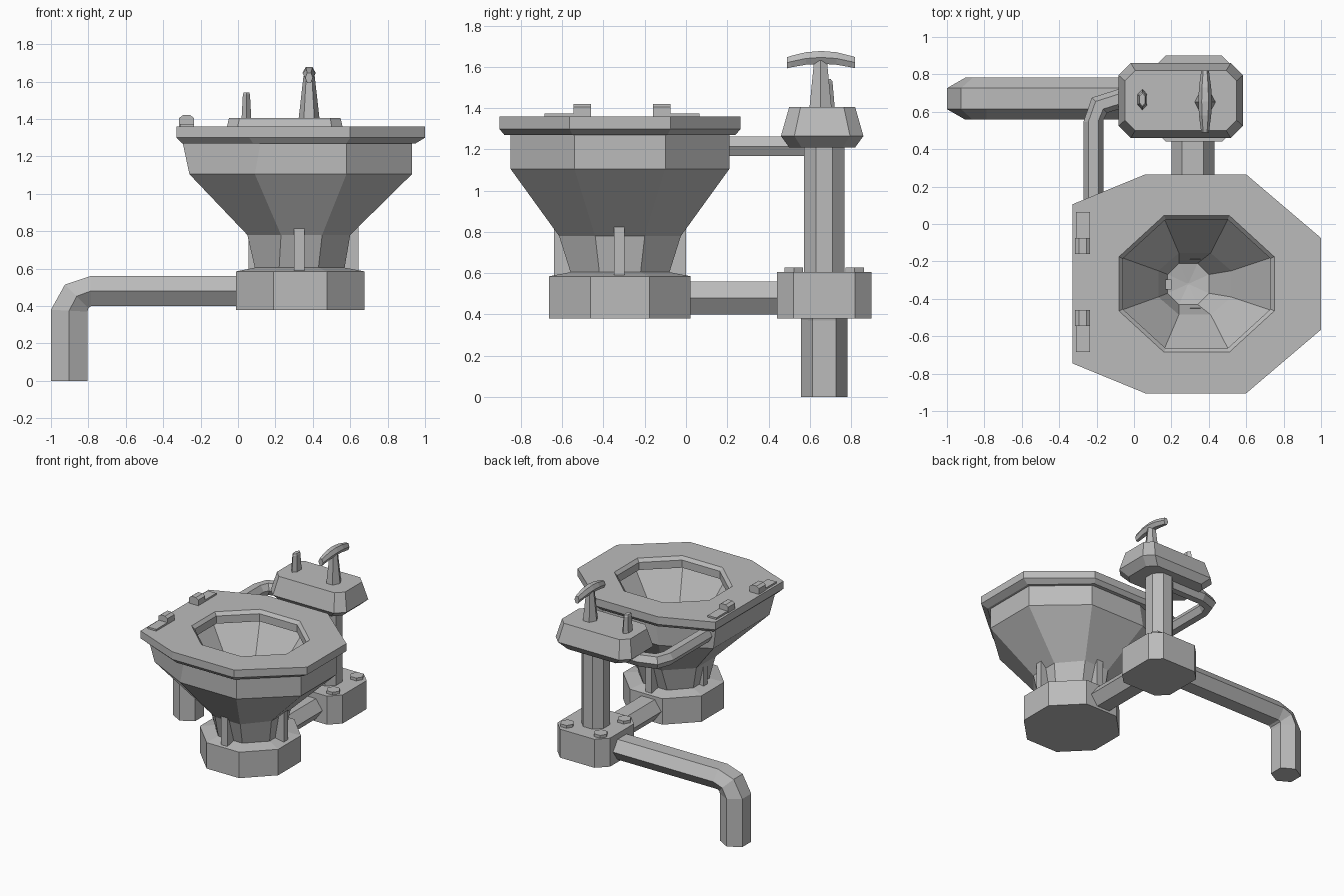
import bpy
import bmesh
from math import cos, sin, pi
from mathutils import Vector

if "Cube" in bpy.data.objects:
    bpy.data.objects.remove(bpy.data.objects["Cube"])

grey = bpy.data.materials.new("plain grey")
grey.use_nodes = True
grey.diffuse_color = (0.5, 0.5, 0.5, 1)
grey.node_tree.nodes["Principled BSDF"].inputs["Base Color"].default_value = (0.5, 0.5, 0.5, 1)

BOWL_Y = -0.32
COL_X, COL_Y = 0.32, 0.67


def loft(name, rings, looped=False):
    """Skin matching rings of points; cap the ends unless looped."""
    bm = bmesh.new()
    loops = [[bm.verts.new(p) for p in ring] for ring in rings]
    n = len(loops[0])
    pairs = list(zip(loops, loops[1:]))
    if looped:
        pairs.append((loops[-1], loops[0]))
    else:
        bm.faces.new(loops[0])
        bm.faces.new(loops[-1])
    for a, b in pairs:
        for i in range(n):
            j = (i + 1) % n
            bm.faces.new((a[i], a[j], b[j], b[i]))
    bmesh.ops.recalc_face_normals(bm, faces=bm.faces)
    mesh = bpy.data.meshes.new(name)
    bm.to_mesh(mesh)
    bm.free()
    mesh.materials.append(grey)
    obj = bpy.data.objects.new(name, mesh)
    bpy.context.scene.collection.objects.link(obj)
    return obj


def octagon(z, x0, x1, hy, fx0, fx1, left, right):
    """Eight-sided outline with its own flat length on each side."""
    half = [(x0, left), (fx0, hy), (fx1, hy), (x1, right)]
    pts = half + [(x, -y) for x, y in reversed(half)]
    return [(x, BOWL_Y + y, z) for x, y in pts]


def chamfered(cx, cy, z, hx, hy, c):
    """Rectangle with cut corners."""
    pts = [(hx, hy - c), (hx - c, hy), (c - hx, hy), (-hx, hy - c),
           (-hx, c - hy), (c - hx, -hy), (hx - c, -hy), (hx, c - hy)]
    return [(cx + x, cy + y, z) for x, y in pts]


def ngon(cx, cy, z, rx, ry, sides, turn=0.0):
    angles = [turn + 2 * pi * i / sides for i in range(sides)]
    return [(cx + rx * cos(a), cy + ry * sin(a), z) for a in angles]


def box(name, x0, x1, y0, y1, z0, z1):
    rect = [(x0, y0), (x1, y0), (x1, y1), (x0, y1)]
    return loft(name, [[(x, y, z) for x, y in rect] for z in (z0, z1)])


def hex_pipe(name, pairs, side, half):
    """Six-sided pipe through pairs of outer and inner points, widened along side."""
    side = Vector(side)
    rings = []
    for outer, inner in pairs:
        o, i = Vector(outer), Vector(inner)
        m = (o + i) / 2
        s, w = side * half / 2, side * half
        rings.append([o - s, o + s, m + w, i + s, i - s, m - w])
    return loft(name, rings)


# Bowl: foot, neck, funnel, rim and hollow inside
bowl = loft("bowl", [
    octagon(0.38, -0.01, 0.675, 0.343, 0.19, 0.475, 0.142, 0.142),
    octagon(0.585, -0.01, 0.675, 0.343, 0.19, 0.475, 0.142, 0.142),
    octagon(0.605, 0.09, 0.57, 0.24, 0.22, 0.43, 0.10, 0.10),
    octagon(0.78, 0.05, 0.60, 0.295, 0.23, 0.45, 0.12, 0.12),
    octagon(1.105, -0.26, 0.93, 0.53, 0.09, 0.58, 0.35, 0.22),
    octagon(1.27, -0.295, 0.93, 0.53, 0.12, 0.58, 0.37, 0.22),
    octagon(1.29, -0.12, 0.79, 0.40, 0.14, 0.53, 0.16, 0.16),
    octagon(0.92, 0.13, 0.52, 0.165, 0.24, 0.41, 0.07, 0.07),
    octagon(0.76, 0.18, 0.40, 0.11, 0.24, 0.34, 0.05, 0.05),
    octagon(0.74, 0.285, 0.295, 0.005, 0.288, 0.292, 0.002, 0.002),
])

# Seat ring with bevelled hole and tapered underside
loft("seat", [
    octagon(1.27, -0.30, 0.95, 0.56, 0.08, 0.58, 0.40, 0.23),
    octagon(1.30, -0.33, 1.0, 0.585, 0.06, 0.60, 0.425, 0.245),
    octagon(1.36, -0.33, 1.0, 0.585, 0.06, 0.60, 0.425, 0.245),
    octagon(1.36, -0.08, 0.75, 0.365, 0.16, 0.51, 0.145, 0.145),
    octagon(1.335, -0.06, 0.73, 0.345, 0.17, 0.50, 0.135, 0.135),
    octagon(1.275, -0.06, 0.73, 0.345, 0.17, 0.50, 0.135, 0.135),
], looped=True)

# Hinges on the seat's straight edge
for label, s in (("back", 1), ("front", -1)):
    y0, y1, y2 = (BOWL_Y + 0.01 + s * d for d in (0.15, 0.235, 0.375))
    box(f"hinge_plate_{label}", -0.31, -0.235, min(y1, y2), max(y1, y2), 1.355, 1.374)
    profile = [(-0.315, 1.355), (-0.315, 1.405), (-0.295, 1.42),
               (-0.255, 1.42), (-0.235, 1.405), (-0.235, 1.355)]
    loft(f"hinge_block_{label}", [[(x, y, z) for x, z in profile] for y in (y0, y1)])

# Support ribs around the neck
box("rib_front", 0.30, 0.355, -0.64, -0.45, 0.58, 0.825)
box("rib_back", 0.30, 0.355, -0.19, 0.0, 0.58, 0.825)
box("rib_left", 0.45, 0.645, -0.35, -0.297, 0.58, 0.825)
box("rib_right", 0.055, 0.20, -0.35, -0.297, 0.58, 0.80)

# Junction block with corner bolts, and the column on it
loft("junction_block", [chamfered(COL_X, COL_Y, z, 0.23, 0.23, 0.08) for z in (0.38, 0.605)])
for sx in (-1, 1):
    for sy in (-1, 1):
        loft(f"bolt_{sx}_{sy}", [ngon(COL_X + sx * 0.147, COL_Y + sy * 0.147, z, 0.052, 0.052, 6)
                                 for z in (0.6, 0.627)])
loft("column", [ngon(COL_X, COL_Y, z, 0.106, 0.106, 8, pi / 8) for z in (0.6, 1.22)])

# Drain pipe running sideways, then down to the floor
drain = [((-1.0, 0.0), (-0.805, 0.0)), ((-1.0, 0.38), (-0.805, 0.37)),
         ((-0.925, 0.515), (-0.80, 0.39)), ((-0.79, 0.56), (-0.785, 0.4)),
         ((0.15, 0.56), (0.15, 0.4))]
hex_pipe("drain_pipe", [((a, 0.67, b), (c, 0.67, d)) for (a, b), (c, d) in drain], (0, 1, 0), 0.112)
hex_pipe("connecting_pipe", [((0.315, y, 0.56), (0.315, y, 0.4)) for y in (-0.05, 0.5)],
         (1, 0, 0), 0.115)

# Thin bent supply pipe between bowl and column
path = [(-0.217, 0.06, 1, 0), (-0.217, 0.55, 1, 0.1), (-0.185, 0.635, 0.75, -0.75),
        (-0.08, 0.668, 0, -1), (0.28, 0.668, 0, -1)]
rings = []
for x, y, dx, dy in path:
    section = [(-0.027, 1.262), (0.027, 1.262), (0.054, 1.215),
               (0.027, 1.168), (-0.027, 1.168), (-0.054, 1.215)]
    rings.append([(x + dx * w, y + dy * w, z) for w, z in section])
loft("supply_pipe", rings)

# Control box on the column
loft("control_box", [
    chamfered(0.25, 0.66, 1.21, 0.27, 0.16, 0.06),
    chamfered(0.25, 0.66, 1.265, 0.332, 0.2, 0.065),
    chamfered(0.25, 0.66, 1.405, 0.298, 0.16, 0.055),
])

# Small lever and the flush handle
loft("small_lever", [ngon(0.045, 0.665, 1.4, 0.03, 0.056, 6, pi / 2),
                     ngon(0.045, 0.665, 1.53, 0.022, 0.045, 6, pi / 2),
                     ngon(0.045, 0.665, 1.542, 0.017, 0.035, 6, pi / 2)])
loft("handle_stem", [ngon(0.38, 0.652, 1.4, 0.056, 0.062, 6),
                     ngon(0.38, 0.652, 1.63, 0.03, 0.036, 6)])
bar = []
for t in (-1, -0.9, -0.45, 0, 0.45, 0.9, 1):
    w = 0.036 - 0.016 * t * t
    top, low = 1.677 - 0.03 * t * t, 1.615 - 0.022 * t * t
    mid = (top + low) / 2
    outline = [(-w / 2, top), (w / 2, top), (w, mid), (w / 2, low), (-w / 2, low), (-w, mid)]
    bar.append([(0.38 + x, 0.655 + 0.165 * t, z) for x, z in outline])
loft("handle_bar", bar)
